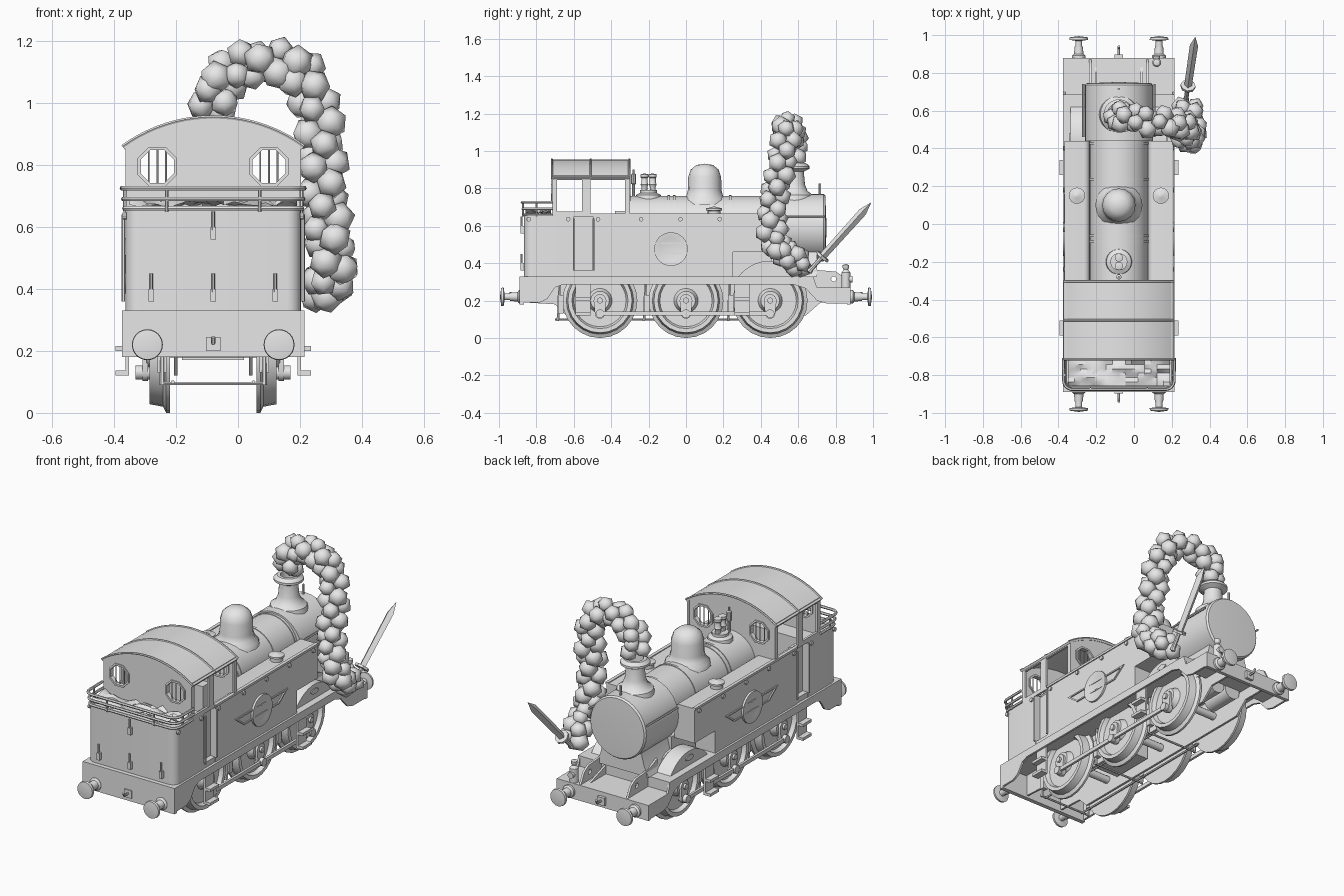
import bpy, bmesh, math, random
from mathutils import Matrix, Vector

random.seed(4)
cube = bpy.data.objects.get("Cube")
if cube:
    bpy.data.objects.remove(cube)

CX = -0.08  # centre line of the engine
SIDES = (("left", 1), ("right", -1))
grey = bpy.data.materials.new("plain_grey")
grey.use_nodes = True
grey.diffuse_color = (0.8, 0.8, 0.8, 1)
grey.node_tree.nodes["Principled BSDF"].inputs["Base Color"].default_value = (0.8, 0.8, 0.8, 1)
made = []


def add(name, mesh, shift=CX):
    mesh.name = name
    mesh.materials.clear()
    mesh.materials.append(grey)
    ob = bpy.data.objects.new(name, mesh)
    ob.location.x = shift
    bpy.context.collection.objects.link(ob)
    made.append(ob)
    return ob


def from_bm(name, bm, shift=CX):
    bmesh.ops.recalc_face_normals(bm, faces=bm.faces)
    mesh = bpy.data.meshes.new(name)
    bm.to_mesh(mesh)
    bm.free()
    return add(name, mesh, shift)


def box(name, x, y, z):
    """Box from (low, high) pairs."""
    bm = bmesh.new()
    bmesh.ops.create_cube(bm, size=1)
    for v in bm.verts:
        v.co = Vector([(p[0] + p[1]) / 2 + c * (p[1] - p[0]) for p, c in zip((x, y, z), v.co)])
    return from_bm(name, bm)


def lathe(name, profile, centre, axis=(0, 0, 1), seg=24, shift=CX):
    """Spin (radius, height) points about an axis."""
    bm = bmesh.new()
    vs = [bm.verts.new((r, 0, h)) for r, h in profile]
    es = [bm.edges.new(p) for p in zip(vs, vs[1:])]
    bmesh.ops.spin(bm, geom=vs + es, cent=(0, 0, 0), axis=(0, 0, 1), angle=math.tau, steps=seg)
    bmesh.ops.remove_doubles(bm, verts=bm.verts, dist=1e-5)
    rot = Vector(axis).to_track_quat('Z', 'Y').to_matrix().to_4x4()
    bm.transform(Matrix.Translation(centre) @ rot)
    return from_bm(name, bm, shift)


def cyl(name, r, h0, h1, centre, axis=(0, 0, 1), seg=20):
    return lathe(name, [(0, h0), (r, h0), (r, h1), (0, h1)], centre, axis, seg)


def curve_mesh(name, loops, cyclic, **settings):
    cu = bpy.data.curves.new(name, 'CURVE')
    for key, value in settings.items():
        setattr(cu, key, value)
    for pts in loops:
        sp = cu.splines.new('POLY')
        sp.points.add(len(pts) - 1)
        for p, co in zip(sp.points, pts):
            p.co = (*co, 0, 1)[:3] + (1,)
        sp.use_cyclic_u = cyclic
    tmp = bpy.data.objects.new(name, cu)
    mesh = bpy.data.meshes.new_from_object(tmp)
    bpy.data.objects.remove(tmp)
    return mesh


def plate(name, axis, span, *loops):
    """Flat outline, with holes, given thickness along an axis."""
    mesh = curve_mesh(name, loops, True, dimensions='2D', fill_mode='BOTH', extrude=abs(span[1] - span[0]) / 2)
    w = (span[0] + span[1]) / 2
    rows = {'x': ((0, 0, 1, w), (1, 0, 0, 0), (0, 1, 0, 0)),
            'y': ((1, 0, 0, 0), (0, 0, -1, w), (0, 1, 0, 0)),
            'z': ((1, 0, 0, 0), (0, 1, 0, 0), (0, 0, 1, w))}[axis]
    mesh.transform(Matrix((*rows, (0, 0, 0, 1))))
    return add(name, mesh)


def rod(name, pts, r):
    return add(name, curve_mesh(name, [pts], False, dimensions='3D', bevel_depth=r, bevel_resolution=1, use_fill_caps=True))


def arc(cx, cy, r, a0, a1, n):
    return [(cx + r * math.cos(math.radians(a0 + (a1 - a0) * i / n)),
             cy + r * math.sin(math.radians(a0 + (a1 - a0) * i / n))) for i in range(n + 1)]


def rect(a, b, c, d):
    return [(a, c), (b, c), (b, d), (a, d)]


# Footplate, valances and buffer beams
box("running_plate", (-.295, .295), (-.89, .68), (.315, .33))
box("front_deck", (-.295, .295), (.68, .88), (.255, .27))
box("deck_step", (-.295, .295), (.67, .685), (.255, .33))
box("rear_beam", (-.295, .295), (-.89, -.865), (.18, .33))
box("front_beam", (-.295, .295), (.86, .88), (.18, .27))
for side, s in SIDES:
    edge = [(-.89, .33), (-.89, .19), (-.78, .19), (-.74, .21), (-.70, .27), (-.66, .285), (.58, .285),
            (.64, .265), (.70, .2), (.75, .185), (.88, .185), (.88, .27), (.70, .27), (.68, .33)]
    plate("valance_" + side, 'x', (s * .283, s * .295), edge)
    frame = [(-.86, .32), (-.86, .19), (-.7, .18), (-.64, .12), (.64, .12), (.72, .19), (.86, .19), (.86, .26), (.68, .32)]
    plate("main_frame_" + side, 'x', (s * .115, s * .127), frame)
    bracket = [(.6, .27), (.6, .4), (.68, .365), (.8, .355), (.84, .33), (.87, .27)]
    plate("deck_bracket_" + side, 'x', (s * .145, s * .157), bracket, arc(.79, .315, .014, 0, 330, 11))
    for end, e in (("front", 1), ("rear", -1)):
        lathe("buffer_" + end + "_" + side, [(0, 0), (.036, 0), (.036, .012), (.025, .02), (.022, .06), (.018, .06),
              (.018, .09), (.05, .095), (.048, .108), (0, .115)], (s * .2125, e * .88, .22), (0, e, 0))
for end, e in (("front", 1), ("rear", -1)):
    box("coupling_plate_" + end, (-.023, .023), sorted((e * .875, e * .897)), (.2, .245))
    rod("coupling_hook_" + end, [(0, e * .89, .225), (0, e * .93, .225), (0, e * .94, .245)], .007)

# Wheels, rods, brakes and steps
for i, y in enumerate((-.46, 0, .45)):
    cyl("axle_%d" % i, .022, -.15, .15, (0, y, .2), (1, 0, 0), 12)
    for side, s in SIDES:
        lathe("wheel_%d_%s" % (i, side), [(0, .14), (.2, .14), (.2, .152), (.18, .162), (.172, .205), (.15, .205),
              (.14, .182), (.065, .182), (.05, .215), (0, .215)], (0, y, .2), (s, 0, 0), 24)
        plate("crank_%d_%s" % (i, side), 'x', (s * .21, s * .228),
              arc(y, .2, .034, 0, 180, 8) + arc(y, .13, .027, 180, 360, 8))
        cyl("crank_pin_%d_%s" % (i, side), .023, .2, .25, (0, y, .13), (s, 0, 0), 14)
        cyl("axle_cap_%d_%s" % (i, side), .016, .2, .24, (0, y, .2), (s, 0, 0), 14)
        box("brake_block_%d_%s" % (i, side), sorted((s * .15, s * .18)), (y - .225, y - .195), (.13, .23))
        rod("brake_hanger_%d_%s" % (i, side), [(s * .165, y - .215, .31), (s * .165, y - .225, .09)], .008)
    rod("brake_beam_%d" % i, [(-.165, y - .225, .095), (.165, y - .225, .095)], .006)
for side, s in SIDES:
    box("side_rod_" + side, sorted((s * .228, s * .242)), (-.46, .45), (.119, .141))
    rod("brake_rod_" + side, [(s * .13, -.7, .1), (s * .13, .3, .1)], .006)
    for end, y in (("rear", -.55), ("front", .3)):
        box("step_back_%s_%s" % (end, side), sorted((s * .272, s * .283)), (y - .04, y + .04), (.12, .32))
        for z in (.12, .2):
            box("step_%s_%s_%d" % (end, side, z * 100), sorted((s * .272, s * .315)), (y - .04, y + .04), (z, z + .016))
    cyl("inside_cylinder_" + side, .05, .5, .68, (s * .055, 0, .24), (0, 1, 0))
box("ashpan", (-.1, .1), (-.36, -.1), (.17, .32))

# Boiler, smokebox and fittings
cyl("boiler", .155, -.31, .46, (0, 0, .605), (0, 1, 0), 32)
for i, y in enumerate((-.1, -.07, .23, .42)):
    cyl("boiler_band_%d" % i, .159, y, y + .014, (0, 0, .605), (0, 1, 0), 32)
lathe("smokebox", [(0, .44), (.18, .44), (.18, .735), (.172, .745), (0, .752)], (0, 0, .59), (0, 1, 0), 32)
saddle = [(-.17, .33), (.17, .33), (.14, .39), (.12, .47), (-.12, .47), (-.14, .39)]
plate("smokebox_saddle", 'y', (.46, .7), saddle)
box("under_boiler", (-.15, .15), (-.3, .46), (.33, .47))
lathe("dome", [(.125, .715), (.118, .74), (.098, .76), (.09, .79), (.088, .86), (.075, .9), (.045, .925), (0, .932)],
      (0, .1, 0), seg=16)
lathe("chimney", [(.105, .735), (.098, .765), (.07, .785), (.056, .82), (.05, .89), (.08, .905), (.08, .918),
      (.062, .935), (.045, .935), (.042, .85), (0, .85)], (0, .58, 0))
lathe("valve_base", [(.07, .74), (.066, .765), (.045, .775), (.045, .79), (0, .79)], (0, -.2, 0))
for i, y in enumerate((-.222, -.178)):
    lathe("safety_valve_%d" % i, [(.016, .78), (.016, .81), (.022, .82), (.017, .83), (.017, .855), (.022, .86), (.022, .875),
          (0, .88)], (0, y, 0), seg=14)
lathe("whistle", [(.008, .75), (.008, .82), (.014, .825), (.014, .875), (.005, .88), (.005, .9), (0, .9)], (0, -.28, 0), seg=10)
rod("smokebox_lamp_iron", [(0, .715, .76), (0, .715, .825)], .007)
lathe("lamp", [(0, .27), (.024, .27), (.024, .35), (.012, .365), (.018, .375), (.018, .39), (0, .395)], (.2, .855, 0), seg=14)
cyl("lamp_lens", .018, 0, .03, (.2, .86, .315), (0, 1, 0), 14)
for side, s in SIDES:
    rod("handrail_" + side, [(s * .188, .46, .65), (s * .188, .74, .65)], .006)
    # Splashers over the leading wheels
    plate("splasher_" + side, 'x', (s * .165, s * .255), arc(.45, .2, .213, 37.6, 142.4, 14))
    oval = [(y * 2.2 + .45, z + .375) for y, z in arc(0, 0, .015, 0, 345, 15)]
    plate("splasher_plate_" + side, 'x', (s * .254, s * .261), oval)

# Side tanks with a rounded inner top edge and a cutout above the leading wheel
for side, s in SIDES:
    top = arc(s * .185, .63, .03, 180 if s > 0 else 0, 90, 5)
    for part, y, z in (("rear", (-.3, .25), .33), ("front", (.25, .44), .46)):
        plate("tank_%s_%s" % (part, side), 'y', y, [(s * .283, z), (s * .155, z)] + top + [(s * .283, .66)])
    box("tank_beading_" + side, sorted((s * .27, s * .289)), (-.3, .44), (.652, .665))
    lathe("tank_filler_" + side, [(.034, .65), (.034, .68), (.043, .683), (.043, .693), (.012, .7), (0, .705)],
          (s * .222, .15, 0), seg=16)
    for i, y in enumerate((-.84, -.63, -.47, -.24, -.03, .18, .4)):
        cyl("rivet_%d_%s" % (i, side), .012, .28, .292, (0, y, .635), (s, 0, 0), 10)
    # Winged dish on the tank side
    lathe("dish_" + side, [(.09, .28), (.09, .295), (.084, .295), (.06, .289), (0, .284)], (0, -.08, .475), (s, 0, 0), 32)
    wing = [(-.32, .51), (-.24, .45), (.08, .45), (.16, .51)]
    inner = [(-.295, .502), (-.235, .458), (.075, .458), (.135, .502)]
    plate("wing_" + side, 'x', (s * .282, s * .29), wing, inner)

# Bunker, coal and rails
r = .045
bunker = [(.283, -.6), (-.283, -.6)] + arc(-.283 + r, -.865 + r, r, 180, 270, 6) + arc(.283 - r, -.865 + r, r, 270, 360, 6)
plate("bunker", 'z', (.33, .655), bunker)
for i, z in enumerate((.66, .69, .725)):
    out = .003 + .004 * i
    rail = [(.283 + out, -.71)] + [(x * (1 + out * 3), y - out, ) for x, y in reversed(bunker[2:])] + [(-.283 - out, -.71)]
    rod("bunker_rail_%d" % i, [(x, y, z) for x, y in rail], .008)
for i, (x, y) in enumerate(((-.285, -.8), (.285, -.8), (-.15, -.872), (.15, -.872))):
    rod("rail_post_%d" % i, [(x, y, .65), (x, y, .73)], .006)
bm = bmesh.new()
bmesh.ops.create_grid(bm, x_segments=16, y_segments=6, size=1)
for v in bm.verts:
    v.co = (v.co.x * .27, -.79 + v.co.y * .068, .675 + random.uniform(-.012, .022))
from_bm("coal", bm)
for i, (x, z) in enumerate(((0, .56), (-.2, .36), (0, .36), (.2, .36))):
    box("lamp_bracket_%d" % i, (x - .009, x + .009), (-.885, -.86), (z, z + .04))
    rod("bunker_lamp_iron_%d" % i, [(x, -.88, z + .03), (x, -.88, z + .09)], .006)

# Cab shell
roof_z, roof_r, roof_a = .457, .498, 36
curve = arc(0, roof_z, roof_r - .008, 90 - roof_a + 2.5, 90 + roof_a - 2.5, 16)
for wall, y, low in (("rear", -.71, .65), ("front", -.31, .33)):
    holes = [arc(s * .18, .795, .062, 22.5, 337.5, 7) for _, s in SIDES]
    plate("cab_wall_" + wall, 'y', (y - .007, y + .007), [(-.275, low), (.275, low)] + curve, *holes)
    for side, s in SIDES:
        plate("window_frame_%s_%s" % (wall, side), 'y', (y - .013, y + .013), arc(s * .18, .795, .069, 22.5, 337.5, 7),
              arc(s * .18, .795, .058, 22.5, 337.5, 7))
        for i in (-1, 0, 1):
            x = s * .18 + i * .028
            rod("window_bar_%s_%s_%d" % (wall, side, i), [(x, y, .735), (x, y, .855)], .003)
roof = arc(0, roof_z, roof_r, 90 - roof_a, 90 + roof_a, 20)
plate("cab_roof", 'y', (-.72, -.3), roof + arc(0, roof_z, roof_r - .012, 90 + roof_a, 90 - roof_a, 20))
for i, y in enumerate((-.717, -.51, -.303)):
    rod("roof_rib_%d" % i, [(x, y, z) for x, z in roof], .006)
box("cab_floor", (-.28, .28), (-.61, -.3), (.33, .36))
for side, s in SIDES:
    plate("cab_side_" + side, 'x', (s * .27, s * .283), rect(-.717, -.3, .65, .87),
          rect(-.69, -.556, .675, .845), rect(-.51, -.325, .665, .845))
    box("cab_lower_side_" + side, sorted((s * .25, s * .283)), (-.497, -.3), (.33, .655))
    box("cab_door_" + side, sorted((s * .235, s * .25)), (-.6, -.49), (.33, .65))
    box("cab_beading_" + side, sorted((s * .27, s * .289)), (-.5, -.3), (.652, .665))
    for i, y in enumerate((-.6, -.495)):
        rod("door_handrail_%d_%s" % (i, side), [(s * .29, y, .36), (s * .29, y, .64)], .006)
box("cab_controls", (-.12, .12), (-.38, -.31), (.36, .68))

# Smoke arm: clustered puffs following a path from the chimney to the hand
path = [Vector(p) for p in ((-.08, .57, .97), (-.07, .57, 1.06), (0, .56, 1.12), (.1, .54, 1.14), (.2, .54, 1.1),
        (.25, .52, 1.0), (.27, .5, .88), (.27, .47, .76), (.28, .46, .64), (.3, .46, .54), (.3, .51, .46),
        (.29, .58, .42), (.28, .65, .39))]
count = 0
for a, b in zip(path, path[1:]):
    along = (b - a).normalized()
    side_dir = along.orthogonal().normalized()
    for k in range(5):
        t = k / 5
        turn = Matrix.Rotation(count * 2.4, 3, along)
        size = random.uniform(.045, .056)
        bm = bmesh.new()
        bmesh.ops.create_icosphere(bm, subdivisions=1, radius=size)
        bm.transform(Matrix.Translation(a.lerp(b, t) + turn @ side_dir * .042) @ Matrix.Rotation(count, 4, (1, 2, 3)))
        from_bm("smoke_puff_%d" % count, bm, 0)
        count += 1

# Sword held by the smoke hand
aim = (.04, .27, .3)
lathe("sword_blade", [(0, 0), (.02, 0), (.022, .33), (0, .4)], (.285, .725, .43), aim, 4, 0)
lathe("sword_grip", [(0, -.11), (.018, -.1), (.012, -.08), (.012, 0), (.04, 0), (.04, .014), (0, .014)], (.285, .725, .43), aim, 8, 0)

# Shading
for ob in bpy.context.selected_objects:
    ob.select_set(False)
for ob in made:
    if ob.name.startswith("smoke_puff"):
        ob.data.shade_smooth()
    else:
        ob.select_set(True)
        bpy.context.view_layer.objects.active = ob
bpy.ops.object.shade_smooth_by_angle(angle=math.radians(35))
